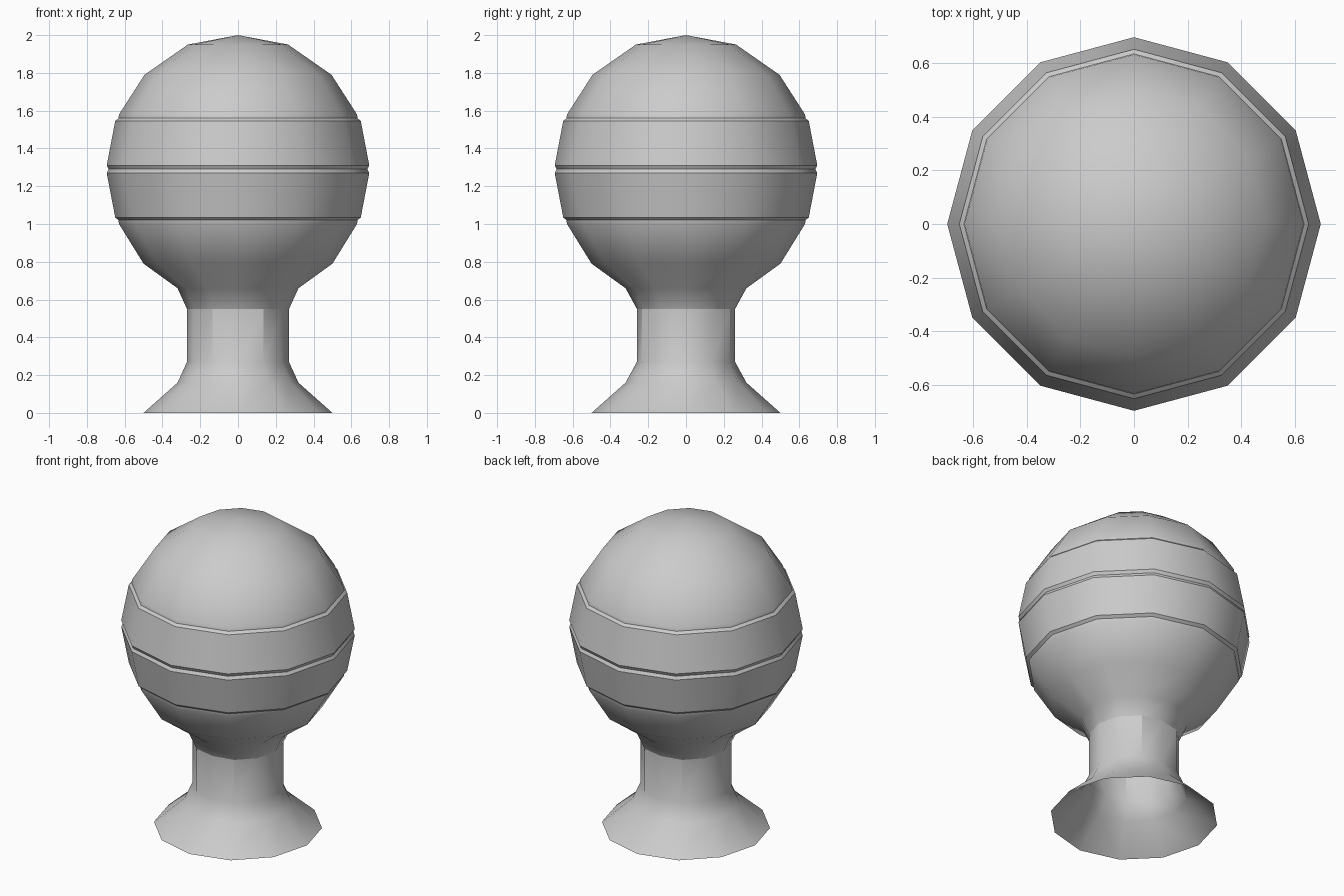
import bpy, bmesh, math

if "Cube" in bpy.data.objects:
    bpy.data.objects.remove(bpy.data.objects["Cube"])

SIDES = 12


def lathe(name, profile, squash=None):
    """Turn a (radius, z) profile, listed bottom to top, into a 12-sided shell."""
    squash = squash or {}
    bm = bmesh.new()
    rings = []
    for i, (r, z) in enumerate(profile):
        if r == 0:
            rings.append([bm.verts.new((0, 0, z))] * SIDES)
            continue
        ring = []
        for k in range(SIDES):
            a = 2 * math.pi * k / SIDES
            # front and back corners can be pressed in to make a flat panel
            rr = squash.get(i, r) if k in (3, 9) else r
            ring.append(bm.verts.new((rr * math.cos(a), rr * math.sin(a), z)))
        rings.append(ring)
    for lo, hi in zip(rings, rings[1:]):
        for k in range(SIDES):
            n = (k + 1) % SIDES
            corners = [lo[k], lo[n], hi[n], hi[k]]
            bm.faces.new(list(dict.fromkeys(corners)))
    mesh = bpy.data.meshes.new(name)
    bm.to_mesh(mesh)
    bm.free()
    obj = bpy.data.objects.new(name, mesh)
    bpy.context.collection.objects.link(obj)
    bpy.ops.object.select_all(action='DESELECT')
    obj.select_set(True)
    bpy.context.view_layer.objects.active = obj
    bpy.ops.object.shade_smooth_by_angle(angle=math.radians(32))
    return obj


# Flared foot and stem, open underneath, flattened front and back
lathe("foot_and_stem",
      [(0.5, 0), (0.32, 0.16), (0.27, 0.27), (0.27, 0.55)],
      squash={2: 0.26, 3: 0.26})

# Lower bowl of the knob
lathe("lower_bowl",
      [(0.27, 0.55), (0.32, 0.66), (0.5, 0.79), (0.63, 1.0), (0.633, 1.02)],
      squash={0: 0.26})

# Two bands around the middle, parted by a fine groove
lathe("lower_band", [(0.633, 1.02), (0.65, 1.035), (0.695, 1.27), (0.685, 1.29)])
lathe("upper_band", [(0.685, 1.29), (0.695, 1.31), (0.65, 1.545), (0.633, 1.56)])

# Domed cap
lathe("cap", [(0.633, 1.56), (0.63, 1.58), (0.495, 1.79), (0.265, 1.95), (0, 2.0)])
